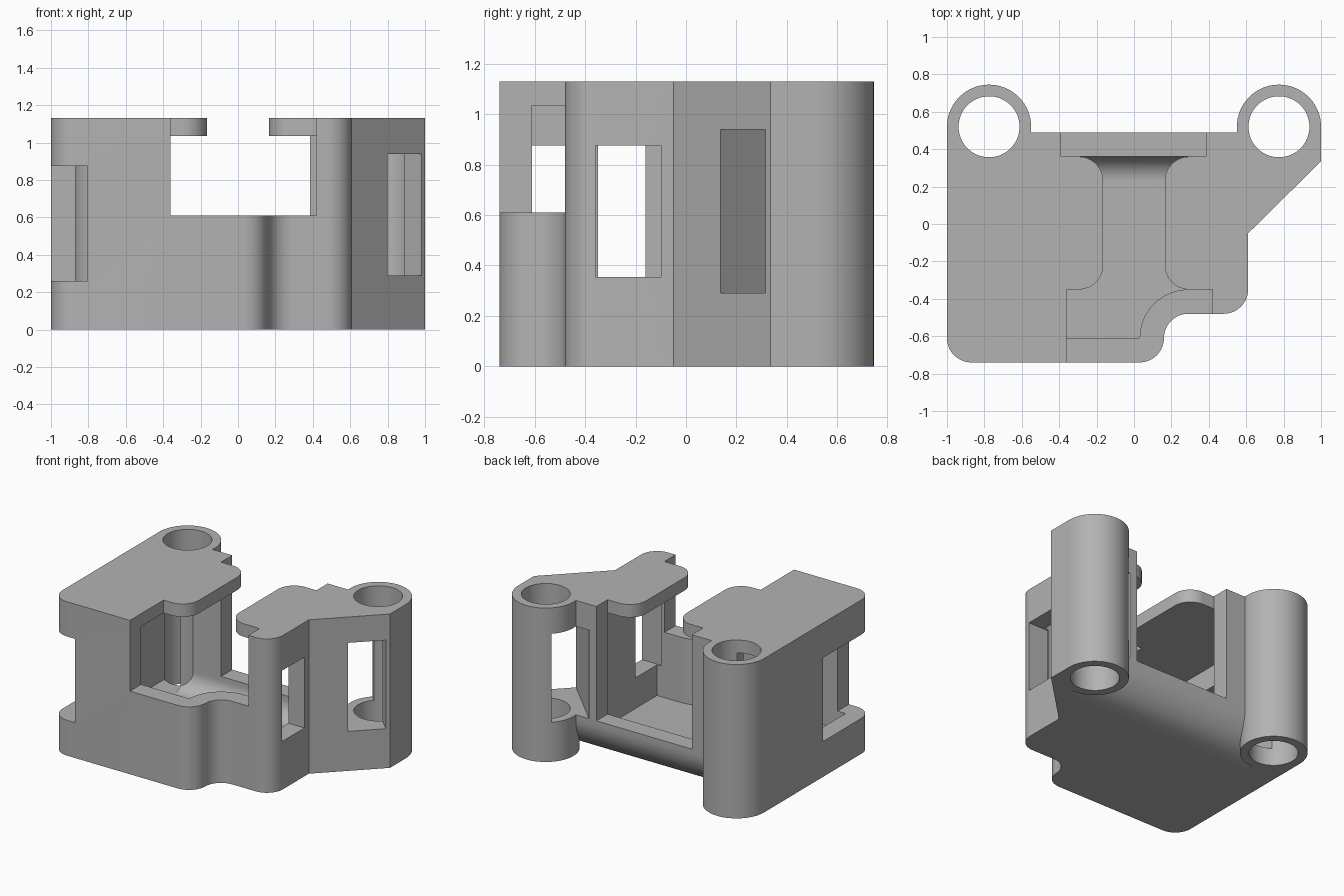
import bpy, bmesh, math
from mathutils import Vector, Matrix

if "Cube" in bpy.data.objects:
    bpy.data.objects.remove(bpy.data.objects["Cube"])

H = 1.13      # full height
W = 0.13      # wall thickness and fillet radius
TOP = 1.035   # underside of the top plates

grey = bpy.data.materials.new("plain grey")
grey.use_nodes = True
grey.diffuse_color = (0.45, 0.45, 0.45, 1)
grey.node_tree.nodes["Principled BSDF"].inputs["Base Color"].default_value = grey.diffuse_color


def rounded(points, steps=12):
    """Outline whose corners (x, y, radius) are filleted."""
    out = []
    for i, p in enumerate(points):
        c = Vector(p[:2])
        if len(p) < 3:
            out.append(c)
            continue
        a = (Vector(points[i - 1][:2]) - c).normalized()
        b = (Vector(points[(i + 1) % len(points)][:2]) - c).normalized()
        half = a.angle(b) / 2
        t = p[2] / math.tan(half)
        centre = c + (a + b).normalized() * (p[2] / math.sin(half))
        start, end = c + a * t - centre, c + b * t - centre
        sweep = start.angle_signed(end)
        a0 = math.atan2(start.y, start.x)
        for k in range(steps + 1):
            ang = a0 - sweep * k / steps
            out.append(centre + p[2] * Vector((math.cos(ang), math.sin(ang))))
    return out


def prism(name, outline, lo, hi, along_x=False):
    """Extrude an outline along z, or a (y, z) outline along x."""
    bm = bmesh.new()
    verts = [bm.verts.new((lo, p[0], p[1]) if along_x else (p[0], p[1], lo)) for p in outline]
    face = bm.faces.new(verts)
    ext = bmesh.ops.extrude_face_region(bm, geom=[face])["geom"]
    move = Vector((hi - lo, 0, 0)) if along_x else Vector((0, 0, hi - lo))
    bmesh.ops.translate(bm, vec=move, verts=[g for g in ext if isinstance(g, bmesh.types.BMVert)])
    bmesh.ops.recalc_face_normals(bm, faces=bm.faces)
    mesh = bpy.data.meshes.new(name)
    bm.to_mesh(mesh)
    bm.free()
    ob = bpy.data.objects.new(name, mesh)
    bpy.context.collection.objects.link(ob)
    return ob


def box(name, x0, x1, y0, y1, z0, z1):
    return prism(name, [(x0, y0), (x1, y0), (x1, y1), (x0, y1)], z0, z1)


def circle(cx, cy, r, n=64):
    return [(cx + r * math.cos(math.tau * k / n), cy + r * math.sin(math.tau * k / n)) for k in range(n)]


def arc(cy, cz, r, n=16):
    """Quarter arc from straight down to the back."""
    return [(cy + r * math.sin(math.pi / 2 * k / n), cz - r * math.cos(math.pi / 2 * k / n)) for k in range(n + 1)]


def combine(tool, operation):
    mod = body.modifiers.new("combine", "BOOLEAN")
    mod.operation, mod.solver, mod.object = operation, "EXACT", tool
    bpy.context.view_layer.objects.active = body
    bpy.ops.object.modifier_apply(modifier=mod.name)
    bpy.data.objects.remove(tool)


def cut(tool):
    combine(tool, "DIFFERENCE")


def join(tool):
    combine(tool, "UNION")


# Outer block
body = prism("housing", rounded([
    (-1, -0.74, W), (0.16, -0.74, W), (0.16, -0.48, W), (0.61, -0.48, W),
    (0.61, -0.05), (1, 0.335), (1, 0.52), (0.775, 0.52), (0.775, 0.49),
    (-0.775, 0.49), (-0.775, 0.52), (-1, 0.52)]), 0, H)

# Rounded lower back edge
cut(prism("back_rounding", arc(0.23, 0.26, 0.26) + [(0.7, 0.26), (0.7, -0.1), (0.23, -0.1)],
          -0.775, 0.775, True))

# Inner chamber with a curved floor at the back
cut(prism("chamber", rounded([
    (-0.87, -0.61), (0.03, -0.61), (0.03, -0.35, 2 * W), (0.48, -0.35),
    (0.48, 0.36), (-0.87, 0.36)]), W, TOP))
join(prism("floor_fillet", arc(0.23, 0.26, W) + [(0.4, 0.26), (0.4, 0.1), (0.23, 0.1)],
           -0.9, 0.5, True))

# Round posts at the back corners, then their bores
for side in (-1, 1):
    join(prism("post", circle(side * 0.775, 0.52, 0.225), 0, H))
for side in (-1, 1):
    cut(prism("bore", circle(side * 0.775, 0.52, 0.163), -0.2, H + 0.2))

# Opening between the two top plates
cut(prism("top_slot", rounded([
    (-0.36, -0.9), (0.42, -0.9), (0.42, -0.35), (0.165, -0.35, W), (0.165, 0.36, W),
    (0.385, 0.36), (0.385, 0.7), (-0.39, 0.7), (-0.39, 0.36), (-0.165, 0.36, W),
    (-0.165, -0.35, W), (-0.36, -0.35)]), 1.0, H + 0.2))

# Front and back notches
cut(box("front_notch", -0.36, 0.42, -0.9, -0.3, 0.61, 1.02))
cut(box("back_notch", -0.39, 0.385, 0.3, 0.7, 0.29, 1.02))

# Side windows, one of them wrapping the front corner
cut(box("corner_window", -1.2, -0.805, -0.9, -0.16, 0.26, 0.875))
cut(box("side_window", 0.45, 0.8, -0.36, -0.10, 0.355, 0.875))

# Diagonal slot through one post
slot = box("post_slot", -0.8, 0.8, -0.1275, 0.1275, 0.29, 0.94)
slot.data.transform(Matrix.Translation((0.75, 0.365, 0)) @ Matrix.Rotation(-math.pi / 4, 4, "Z"))
cut(slot)

# Opening from the chamber into the other post
cut(box("post_opening", -0.87, -0.685, 0.2, 0.45, W, TOP))

body.data.materials.clear()
body.data.materials.append(grey)
for poly in body.data.polygons:
    poly.material_index = 0
bpy.ops.object.select_all(action="DESELECT")
body.select_set(True)
bpy.context.view_layer.objects.active = body
bpy.ops.object.shade_smooth_by_angle(angle=math.radians(30))
